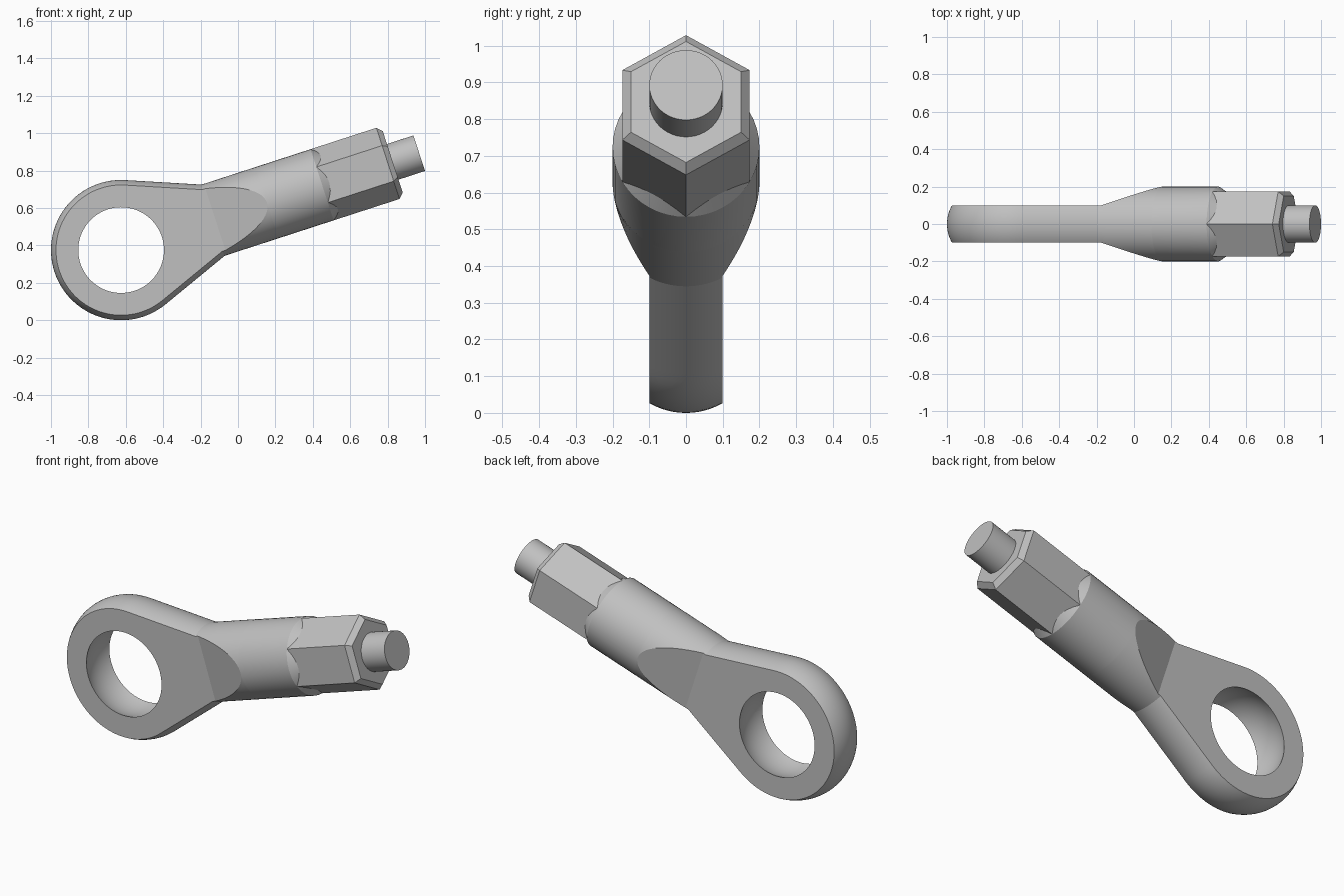
import bpy
import bmesh
from math import sin, cos, tan, asin, sqrt, pi, radians
from mathutils import Matrix, Vector

if "Cube" in bpy.data.objects:
    bpy.data.objects.remove(bpy.data.objects["Cube"])

# Dimensions along the tilted rod axis, measured from the eye centre
R = 0.2               # shank radius, also the rounding of the eye rim
CORE = 0.175          # eye radius without the rounding
HALF = 0.1            # half thickness of the eye
SEAT = 0.25           # spherical seat inside the eye
ARM = 0.48            # where the arm centre lines meet the axis
NECK, FULL = 0.53, 0.82       # taper from flat eye to round shank
SHANK, CONE = 1.13, 1.17      # chamfered shank end
HEX, NUT_END, TIP = 1.5, 1.527, 1.676
FLAT = R * cos(pi / 6)
ARC, SPAN = 24, 8     # steps round the rim and across the flats
ALPHA = asin(CORE / ARM)

PLACE = Matrix.Translation((-0.625, 0, 0.375)) @ Matrix.Rotation(radians(-18), 4, 'Y')

steel = bpy.data.materials.new("grey steel")
steel.use_nodes = True
GREY = (0.53, 0.53, 0.53, 1)
steel.diffuse_color = GREY
steel.node_tree.nodes["Principled BSDF"].inputs["Base Color"].default_value = GREY


def finish(name, bm):
    """Weld, close, place and shade one part."""
    bmesh.ops.remove_doubles(bm, verts=bm.verts, dist=0.00005)
    rim = [e for e in bm.edges if e.is_boundary]
    if rim:
        bmesh.ops.holes_fill(bm, edges=rim, sides=0)
    bmesh.ops.recalc_face_normals(bm, faces=bm.faces)
    bm.transform(PLACE)
    mesh = bpy.data.meshes.new(name)
    bm.to_mesh(mesh)
    bm.free()
    mesh.materials.append(steel)
    obj = bpy.data.objects.new(name, mesh)
    bpy.context.collection.objects.link(obj)
    bpy.ops.object.select_all(action='DESELECT')
    obj.select_set(True)
    bpy.context.view_layer.objects.active = obj
    bpy.ops.object.shade_smooth_by_angle(angle=radians(12))


def loft(bm, rows, closed=True):
    """Join neighbouring rows of points with quads."""
    rows = [[bm.verts.new(p) for p in row] for row in rows]
    n = len(rows[0])
    for a, b in zip(rows, rows[1:]):
        for i in range(n if closed else n - 1):
            k = (i + 1) % n
            bm.faces.new((a[i], a[k], b[k], b[i]))


def between(a, b, n):
    """Points from a up to, but not including, b."""
    return [a.lerp(b, i / n) for i in range(n)]


def outline(y):
    """Open outline of the eye and arm in the slice at depth y."""
    s = sqrt(R * R - y * y)
    r = CORE + s
    start = pi / 2 - ALPHA
    tangent = Vector((r * cos(start), y, r * sin(start)))
    mitre = Vector((ARM + s * tan(ALPHA / 2), y, s))
    half = [Vector((NECK, y, s))] + between(mitre, tangent, 12)
    steps = 56
    arc = []
    for i in range(steps + 1):
        a = start + (2 * pi - 2 * start) * i / steps
        arc.append(Vector((r * cos(a), y, r * sin(a))))
    mirror = [Vector((p.x, p.y, -p.z)) for p in reversed(half)]
    return half + arc + mirror


def section(u, phi, radius=R):
    """Circle across the axis with its two sides cut flat; phi = pi/2 is uncut."""
    h, s = radius * sin(phi), radius * cos(phi)
    side = []
    for i in range(ARC):
        t = -phi + 2 * phi * i / ARC
        side.append(Vector((u, radius * sin(t), radius * cos(t))))
    side += between(Vector((u, h, s)), Vector((u, h, -s)), SPAN)
    return side + [Vector((u, -p.y, -p.z)) for p in side]


# Eye, arm and shank as one body
bm = bmesh.new()
phi0 = asin(HALF / R)
depths = [R * sin(-phi0 + 2 * phi0 * j / ARC) for j in range(ARC + 1)]
loft(bm, [outline(y) for y in depths], closed=False)

# Flat eye faces, each running in to the hole
full = outline(HALF)
full += between(full[-1], full[0], SPAN)[1:]


def hole(y):
    r = sqrt(SEAT * SEAT - y * y)
    ring = [Vector((p.x, 0, p.z)).normalized() * r for p in full]
    return [Vector((p.x, y, p.z)) for p in ring]


for y in (-HALF, HALF):
    loft(bm, [[Vector((p.x, y, p.z)) for p in full], hole(y)])
loft(bm, [hole(y) for y in depths])

# Tapered neck, round shank and conical shoulder
rows = []
for i in range(17):
    phi = phi0 + (pi / 2 - phi0) * i / 16
    u = NECK + (FULL - NECK) * (R * sin(phi) - HALF) / (R - HALF)
    rows.append(section(u, phi))
rows += [section(SHANK, pi / 2), section(CONE, pi / 2, FLAT)]
loft(bm, rows)
finish("eye_and_shank", bm)


def prism(name, sides, stations):
    """Straight part on the axis from (position, radius) stations."""
    bm = bmesh.new()
    loft(bm, [[Vector((u, r * sin(2 * pi * i / sides), r * cos(2 * pi * i / sides)))
               for i in range(sides)] for u, r in stations])
    finish(name, bm)


# Hexagonal end with chamfer, and the stud
prism("hex_end", 6, [(SHANK, R), (HEX, R), (NUT_END, FLAT)])
prism("stud", 48, [(HEX, HALF), (TIP, HALF)])
